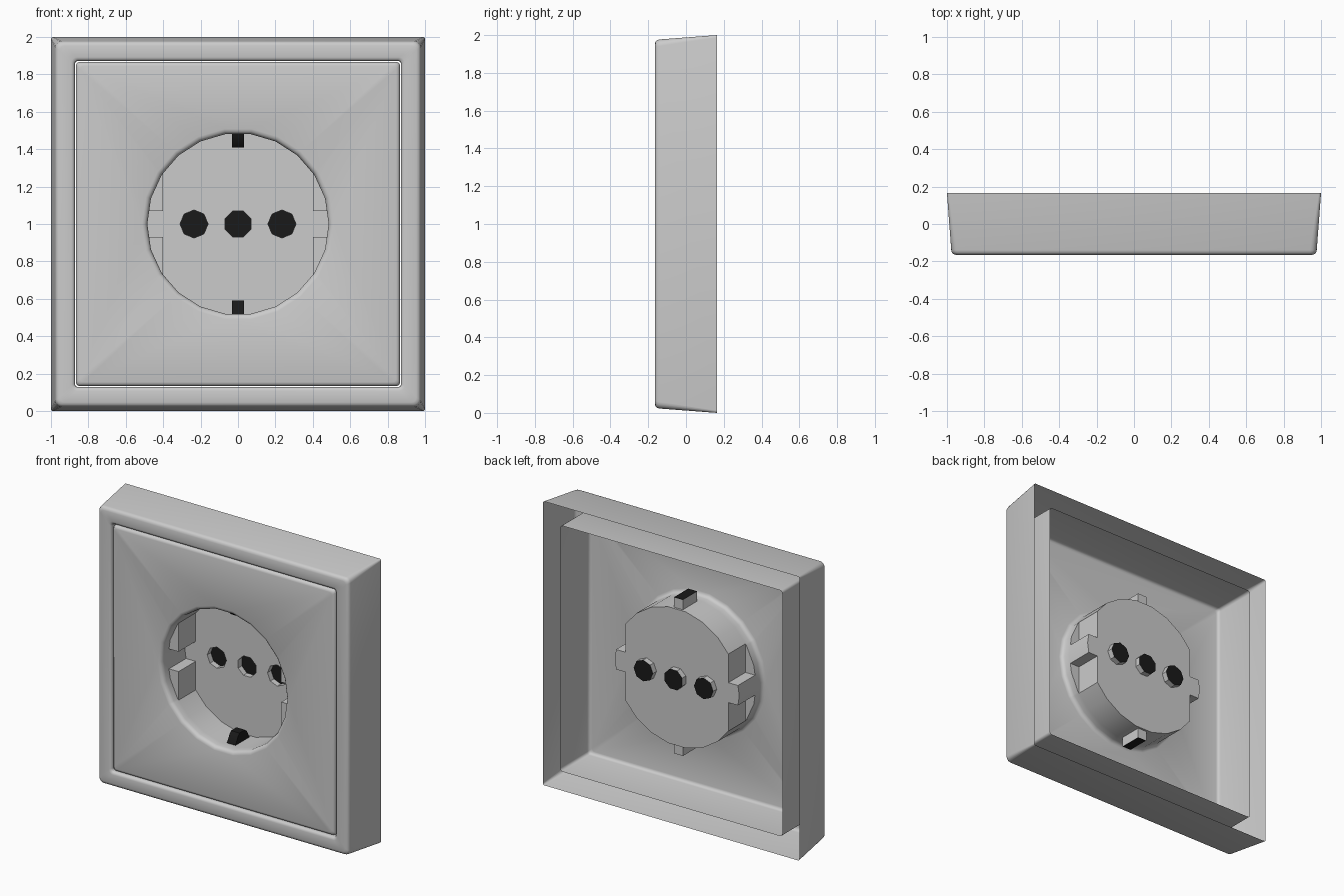
import bpy, bmesh
from math import sin, cos, pi, tau

if "Cube" in bpy.data.objects:
    bpy.data.objects.remove(bpy.data.objects["Cube"])

def finish(name, bm, mat=None):
    bmesh.ops.remove_doubles(bm, verts=bm.verts, dist=0.0005)
    bmesh.ops.recalc_face_normals(bm, faces=bm.faces)
    me = bpy.data.meshes.new(name)
    bm.to_mesh(me)
    bm.free()
    ob = bpy.data.objects.new(name, me)
    bpy.context.collection.objects.link(ob)
    if mat:
        me.materials.append(mat)
    bpy.ops.object.select_all(action='DESELECT')
    ob.select_set(True)
    bpy.context.view_layer.objects.active = ob
    bpy.ops.object.shade_smooth_by_angle(angle=0.6)
    return ob

def ring(bm, pts, y):
    return [bm.verts.new((x, y, z + 1)) for x, z in pts]

def bridge(bm, a, b, keep=lambda i: True):
    n = len(a)
    for i in range(n):
        if keep(i):
            j = (i + 1) % n
            bm.faces.new((a[i], a[j], b[j], b[i]))

def loft(bm, rings):
    for a, b in zip(rings, rings[1:]):
        bridge(bm, a, b)

def fill(bm, *loops):
    edges = []
    for lp in loops:
        for i, v in enumerate(lp):
            w = lp[(i + 1) % len(lp)]
            edges.append(bm.edges.get((v, w)) or bm.edges.new((v, w)))
    bmesh.ops.triangle_fill(bm, use_beauty=True, edges=edges, normal=(0, -1, 0))

def quad(bm, pts):
    bm.faces.new([bm.verts.new((x, y, z + 1)) for x, y, z in pts])

def rounded_square(h, r, n=4):
    pts = []
    for k, (sx, sz) in enumerate(((1, 1), (-1, 1), (-1, -1), (1, -1))):
        for i in range(n + 1):
            a = (k + i / n) * pi / 2
            pts.append((sx * (h - r) + r * cos(a), sz * (h - r) + r * sin(a)))
    return pts

def circle(cx, r, n, turn=0):
    return [(cx + r * cos(tau * i / n + turn), r * sin(tau * i / n + turn)) for i in range(n)]

black = bpy.data.materials.new("black")
black.diffuse_color = (0.01, 0.01, 0.01, 1)
black.use_nodes = True
black.node_tree.nodes["Principled BSDF"].inputs["Base Color"].default_value = black.diffuse_color

# Outer frame: tapered skirt, rounded front, inner lip
bm = bmesh.new()
loft(bm, [ring(bm, rounded_square(h, r), y) for h, y, r in (
    (1.0, .165, .012), (.977, -.14, .035), (.974, -.152, .034), (.966, -.161, .03),
    (.953, -.165, .025), (.892, -.165, .03), (.881, -.162, .025), (.874, -.154, .02),
    (.872, -.142, .018), (.872, -.10, .018))])
finish("outer_frame", bm)

# Recess outline: 22 sided, split where the side guides and channels meet it
R, GX, CZ, GY, FLOOR, CAP = 0.485, 0.40, 0.07, -0.09, 0.10, 0.14
base = circle(0, R, 22)
outline = []
for i, (x0, z0) in enumerate(base):
    x1, z1 = base[(i + 1) % 22]
    cuts = [0]
    for a, b, lim in ((x0, x1, GX), (x0, x1, -GX), (z0, z1, CZ), (z0, z1, -CZ)):
        if abs(b - a) > 1e-6 and 0.001 < (lim - a) / (b - a) < 0.999:
            if lim in (GX, -GX) or abs(x0) > GX:
                cuts.append((lim - a) / (b - a))
    outline += [(x0 + (x1 - x0) * t, z0 + (z1 - z0) * t) for t in sorted(cuts)]
N = len(outline)

def in_guide(p, e=1e-5):
    return abs(p[0]) > GX - e and abs(p[1]) > CZ - e

def wall_open(i):
    (x0, z0), (x1, z1) = outline[i], outline[(i + 1) % N]
    return not in_guide(((x0 + x1) / 2, (z0 + z1) / 2))

# Cover insert: open box with rounded front and round recess
bm = bmesh.new()
box = [ring(bm, rounded_square(h, .02), y) for h, y in (
    (.866, .165), (.866, -.138), (.863, -.151), (.856, -.159), (.845, -.162))]
loft(bm, box)
lip = [ring(bm, [(x * r / R, z * r / R) for x, z in outline], y) for r, y in (
    (.513, -.162), (.500, -.158), (.490, -.149), (R, -.133), (R, GY))]
loft(bm, lip)
fill(bm, box[-1], lip[0])
back = ring(bm, outline, FLOOR)
bridge(bm, lip[-1], back, wall_open)

# Side guides: front caps and inner walls, leaving a channel in the middle
for sx in (1, -1):
    for sz in (1, -1):
        seg = [p for p in outline if in_guide(p) and p[0] * sx > 0 and p[1] * sz > 0]
        if sx * sz > 0:
            seg.sort(key=lambda p: p[1])
        else:
            seg.sort(key=lambda p: -p[1])
        quad(bm, [(x, GY, z) for x, z in seg + [(sx * GX, sz * CZ)]])
        xo = max(abs(p[0]) for p in seg) * sx
        zo = max(abs(p[1]) for p in seg) * sz
        for ex, ez in ((sx * GX, zo), (xo, sz * CZ)):
            quad(bm, [(sx * GX, GY, sz * CZ), (ex, GY, ez),
                      (ex, FLOOR, ez), (sx * GX, FLOOR, sz * CZ)])

# Recess floor with three pin holes
floor = []
for i in range(N):
    p, q = outline[i], outline[(i + 1) % N]
    strict = in_guide(p, -1e-5)
    if not strict:
        corner = bm.verts.new((GX if p[0] > 0 else -GX, FLOOR, 1 + (CZ if p[1] > 0 else -CZ)))
        on_channel = abs(abs(p[1]) - CZ) < 1e-4 and abs(p[0]) > GX
        if on_channel and wall_open(i):
            floor += [corner, back[i]]
        elif on_channel:
            floor += [back[i], corner]
        else:
            floor.append(back[i])
            bm.verts.remove(corner)
holes = [circle(-.235, .075, 8), circle(.235, .075, 8), circle(0, .074, 8, pi / 8)]
rims = []
for h in holes:
    rims.append(ring(bm, h, FLOOR))
    bridge(bm, rims[-1], ring(bm, h, CAP))
fill(bm, floor, *rims)
loose = [v for v in bm.verts if not v.link_faces]
bmesh.ops.delete(bm, geom=loose, context='VERTS')
finish("cover_insert", bm)

# Dark ends of the pin holes
bm = bmesh.new()
for h in holes:
    bm.faces.new(ring(bm, h, CAP))
finish("pin_hole_ends", bm, black)

# Earth clips at top and bottom, each with a housing behind the wall
W, Y0, Y1 = .035, -.075, .085
for s, side in ((1, "top"), (-1, "bottom")):
    bm = bmesh.new()
    prof = [(Y0, .549), (Y0, .48), (-.045, .425), (-.03, .41), (.03, .41),
            (.05, .425), (Y1 - .005, .48), (Y1 - .005, .549)]
    a, b = [[bm.verts.new((x, y, 1 + s * z)) for y, z in prof] for x in (-W + .002, W - .002)]
    bridge(bm, a, b)
    bm.faces.new(a)
    bm.faces.new(b)
    finish("earth_clip_" + side, bm, black)
    bm = bmesh.new()
    c = [(-W, Y0), (W, Y0), (W, Y1), (-W, Y1)]
    lo, hi = [[bm.verts.new((x, y, 1 + s * z)) for x, y in c] for z in (.48, .55)]
    bridge(bm, lo, hi)
    finish("clip_housing_" + side, bm)
